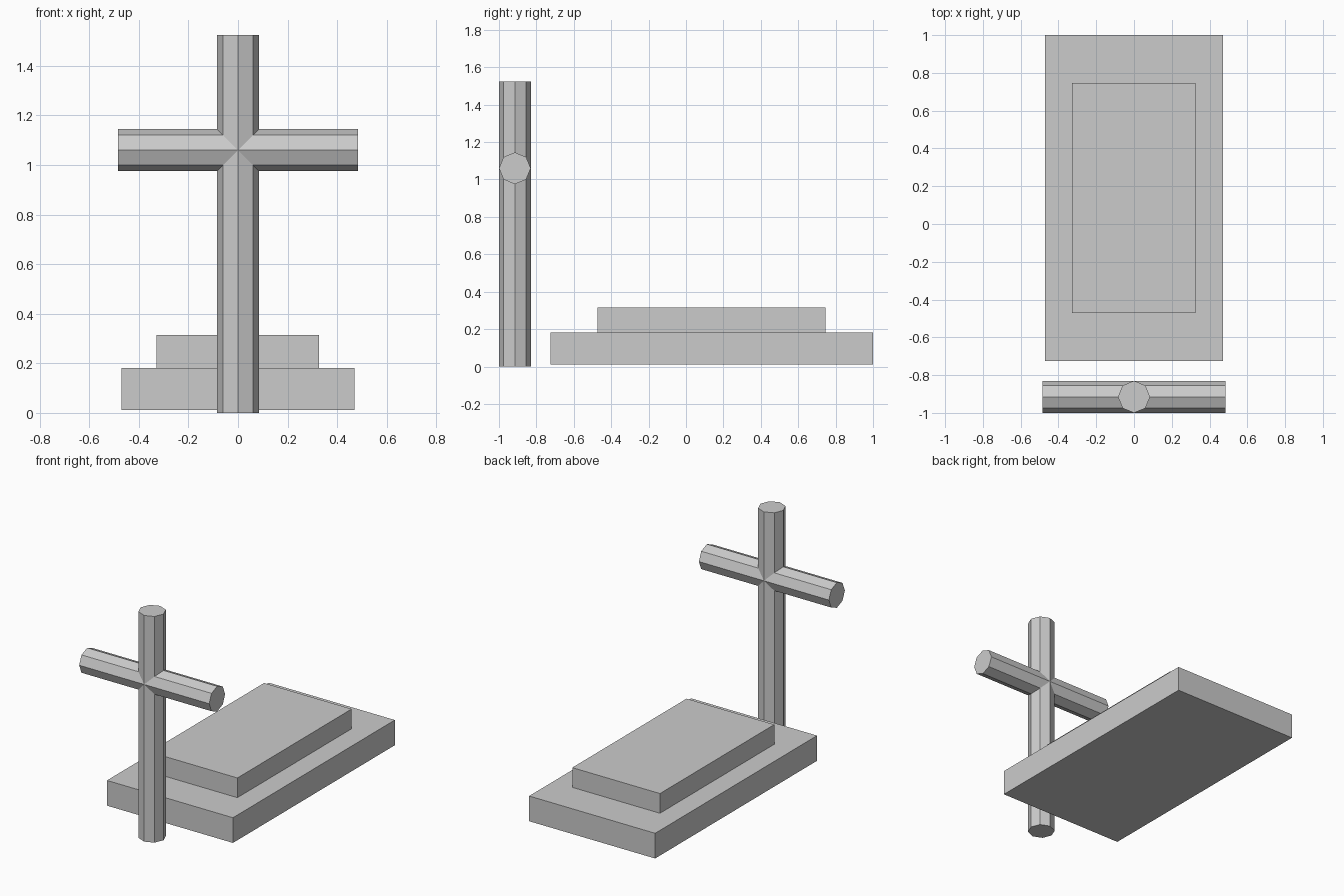
import bpy, bmesh, math
from mathutils import Vector

if "Cube" in bpy.data.objects:
    bpy.data.objects.remove(bpy.data.objects["Cube"])


def finish(name, bm):
    bmesh.ops.recalc_face_normals(bm, faces=bm.faces[:])
    mesh = bpy.data.meshes.new(name)
    bm.to_mesh(mesh)
    bm.free()
    obj = bpy.data.objects.new(name, mesh)
    bpy.context.collection.objects.link(obj)
    return obj


def slab(name, lo, hi):
    lo, hi = Vector(lo), Vector(hi)
    bm = bmesh.new()
    bmesh.ops.create_cube(bm, size=1)
    bmesh.ops.scale(bm, vec=hi - lo, verts=bm.verts[:])
    bmesh.ops.translate(bm, vec=(lo + hi) / 2, verts=bm.verts[:])
    return finish(name, bm)


# Stepped base
slab("lower_slab", (-0.47, -0.725, 0.012), (0.47, 1.0, 0.182))
slab("upper_slab", (-0.328, -0.472, 0.182), (0.326, 0.746, 0.315))

# Cross: four octagonal arms mitred together at the crossing
SIDES, R = 8, 0.085
CENTER = Vector((0, -0.915, 1.06))
X, Y, Z = Vector((1, 0, 0)), Vector((0, 1, 0)), Vector((0, 0, 1))


def add_arm(bm, axis, side, length):
    inner, outer = [], []
    for i in range(SIDES):
        a = 2 * math.pi * i / SIDES
        u, v = R * math.cos(a), R * math.sin(a)
        p = CENTER + side * u + Y * v
        inner.append(bm.verts.new(p + axis * abs(u)))
        outer.append(bm.verts.new(p + axis * length))
    for i in range(SIDES):
        j = (i + 1) % SIDES
        bm.faces.new((inner[i], inner[j], outer[j], outer[i]))
    bm.faces.new(outer)


bm = bmesh.new()
for axis, side, length in ((X, Z, 0.485), (-X, Z, 0.485),
                           (Z, X, 0.465), (-Z, X, 1.06)):
    add_arm(bm, axis, side, length)
bmesh.ops.remove_doubles(bm, verts=bm.verts[:], dist=0.0005)
finish("cross", bm)
